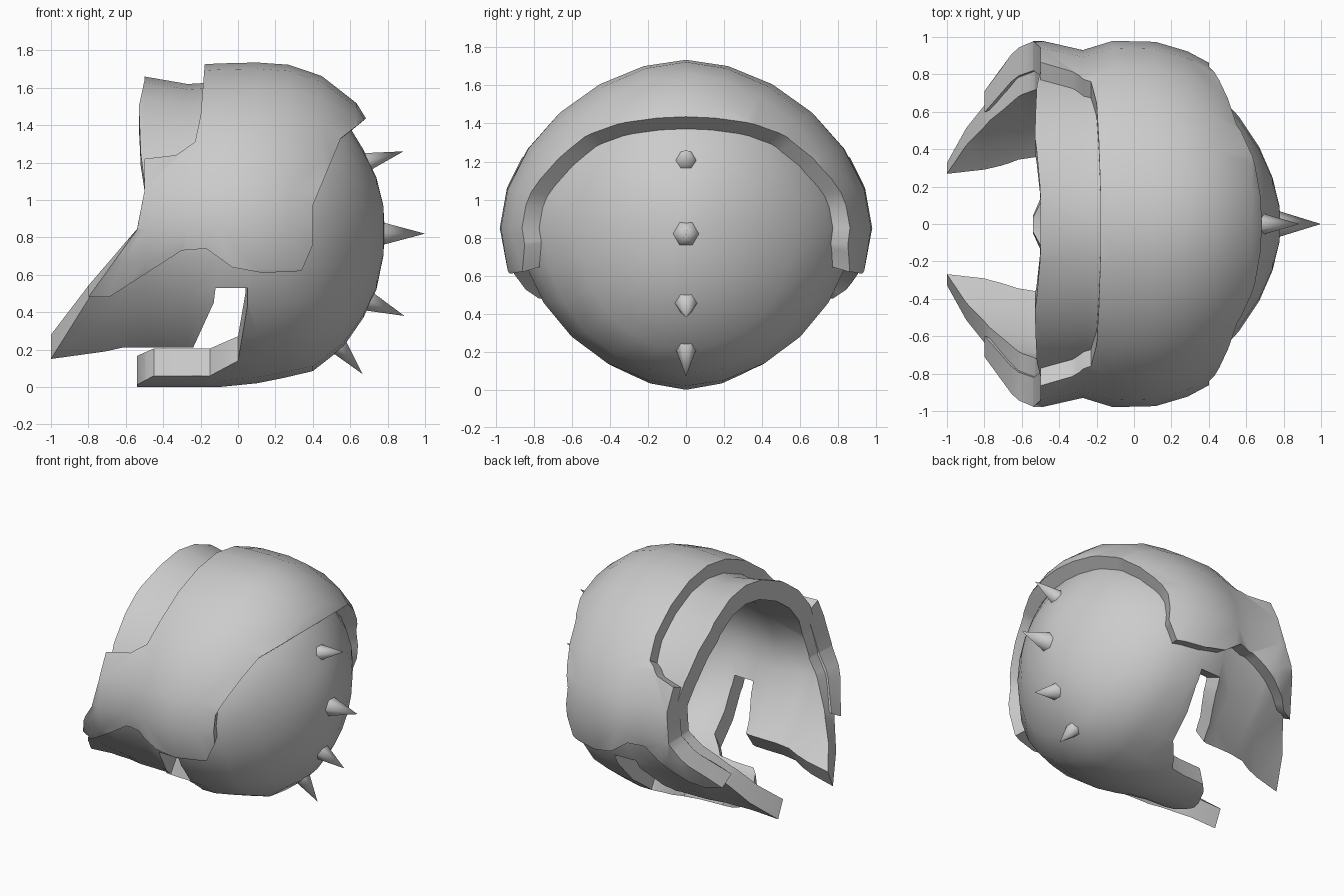
import bpy, bmesh, math
from mathutils import Vector

if "Cube" in bpy.data.objects:
    bpy.data.objects.remove(bpy.data.objects["Cube"])

ZC = 0.85   # height of the widest line
# x, half width, top z, bottom z, fullness of the lower half, for each cross-section of the dome
RINGS = [(-1.1, .83, 1.66, 0, 1.5), (-1.0, .82, 1.66, 0, 1.5), (-.8, .81, 1.66, 0, 1.5),
         (-.6, .875, 1.66, 0, 1.5), (-.5, .88, 1.66, 0, 1.55), (-.27, .83, 1.62, 0, 1.65),
         (-.1, .88, 1.63, 0, 1.75), (.1, .875, 1.635, .02, 1.85), (.25, .83, 1.625, .05, 1.9),
         (.4, .75, 1.575, .085, 2), (.56, .575, 1.45, .21, 2), (.67, .41, 1.27, .37, 2),
         (.74, .25, 1.12, .52, 2), (.777, .10, .97, .70, 2)]
SEG = 24


def link(name, bm):
    me = bpy.data.meshes.new(name)
    bm.to_mesh(me)
    bm.free()
    ob = bpy.data.objects.new(name, me)
    bpy.context.collection.objects.link(ob)
    return ob


def dome(offset):
    """Closed helmet volume lofted along x, swollen by offset."""
    bm = bmesh.new()
    rings = []
    for x, w, top, bot, low in RINGS:
        ring = []
        for i in range(SEG):
            a = 2 * math.pi * i / SEG
            s, c = math.sin(a), math.cos(a)
            e = 2 / (low if c < 0 else 1.8 if x < .5 else 2)
            h = top - ZC if c > 0 else ZC - bot
            ring.append(bm.verts.new((x, math.copysign(w * abs(s) ** e, s),
                                      ZC + math.copysign(h * abs(c) ** e, c))))
        rings.append(ring)
    for r, s in zip(rings, rings[1:]):
        for i in range(SEG):
            j = (i + 1) % SEG
            bm.faces.new((r[i], r[j], s[j], s[i]))
    bm.faces.new(rings[0])
    tip = bm.verts.new((.785, 0, .83))
    for i in range(SEG):
        bm.faces.new((rings[-1][i], rings[-1][(i + 1) % SEG], tip))
    bmesh.ops.recalc_face_normals(bm, faces=bm.faces)
    bm.normal_update()
    for v, n in [(v, v.normal.copy()) for v in bm.verts]:
        v.co += n * offset * (.5 if v.co.x < -.7 else 1)   # thins out on the cheeks
    return link("dome", bm)


def prism(outline):
    """Side outline extruded across the full width."""
    bm = bmesh.new()
    f = bm.faces.new([bm.verts.new((x, -2, z)) for x, z in outline])
    new = bmesh.ops.extrude_face_region(bm, geom=[f], use_keep_orig=True)["geom"]
    for v in new:
        if isinstance(v, bmesh.types.BMVert):
            v.co.y = 2
    bmesh.ops.recalc_face_normals(bm, faces=bm.faces)
    ob = link("cutter", bm)
    ob.hide_render = True
    return ob


def layer(name, offset, outline, inner):
    """Trim the dome skin to a side outline and thicken it inward."""
    body, cutter = dome(offset), prism(outline)
    mod = body.modifiers.new("trim", 'BOOLEAN')
    mod.operation, mod.solver, mod.object = 'INTERSECT', 'EXACT', cutter
    ev = body.evaluated_get(bpy.context.evaluated_depsgraph_get())
    bm = bmesh.new()
    bm.from_mesh(ev.to_mesh())
    bm.normal_update()
    # the prism walls are the only faces without a sideways normal
    walls = [f for f in bm.faces if abs(f.normal.y) < 1e-4]
    bmesh.ops.delete(bm, geom=walls, context='FACES')
    bmesh.ops.remove_doubles(bm, verts=bm.verts, dist=.004)
    new = bmesh.ops.extrude_face_region(bm, geom=bm.faces[:], use_keep_orig=True)["geom"]
    for v in new:
        if isinstance(v, bmesh.types.BMVert):
            c = Vector((min(v.co.x, 0), 0, .87))
            v.co = c + (v.co - c) * inner
    bmesh.ops.recalc_face_normals(bm, faces=bm.faces)
    for ob in (body, cutter):
        bpy.data.objects.remove(ob)
    return smooth(link(name, bm))


def smooth(ob):
    bpy.ops.object.select_all(action='DESELECT')
    ob.select_set(True)
    bpy.context.view_layer.objects.active = ob
    bpy.ops.object.shade_smooth_by_angle(angle=math.radians(38))
    return ob


# inner shell with cheek guards, ear notches and chin tab
layer("helmet_shell", 0, [
    (-.5, 2), (-.5, 1.64), (-.53, 1.5), (-.52, 1.25), (-.495, 1.05), (-.53, .83), (-.79, .485),
    (-1, .15), (-.71, .19), (-.62, .21), (-.24, .21), (-.13, .45), (-.12, .53), (.05, .53),
    (.05, .43), (0, .14), (-.15, .06), (-.45, .06), (-.54, .012), (-.54, -.3), (1.2, -.3), (1.2, 2)], .82)

# raised plate over crown and sides, leaving the brow recess open
layer("outer_plate", .1, [
    (-.18, 2), (-.18, 1.7), (-.2, 1.45), (-.23, 1.31), (-.33, 1.24), (-.5, 1.22), (-.5, 1.05),
    (-.54, .84), (-.8, .48), (-.69, .48), (-.3, .73), (-.17, .74), (-.03, .64), (.13, .61),
    (.34, .62), (.40, .76), (.40, .97), (.55, 1.33), (.69, 1.44), (.85, 1.56), (.85, 2)], .84)

# row of spikes down the back
for i, (bx, bz, tx, tz, r) in enumerate([(.66, 1.195, .885, 1.26, .065), (.74, .82, 1, .82, .08),
                                         (.67, .47, .89, .38, .07), (.52, .24, .665, .07, .065)]):
    base, tip = Vector((bx, 0, bz)), Vector((tx, 0, tz))
    d = tip - base
    bpy.ops.mesh.primitive_cone_add(vertices=6, radius1=r, depth=d.length, location=(base + tip) / 2,
                                    rotation=(0, math.atan2(d.x, d.z), 0))
    ob = bpy.context.object
    ob.name = f"spike_{i + 1}"
    bpy.ops.object.shade_smooth_by_angle(angle=math.radians(65))
